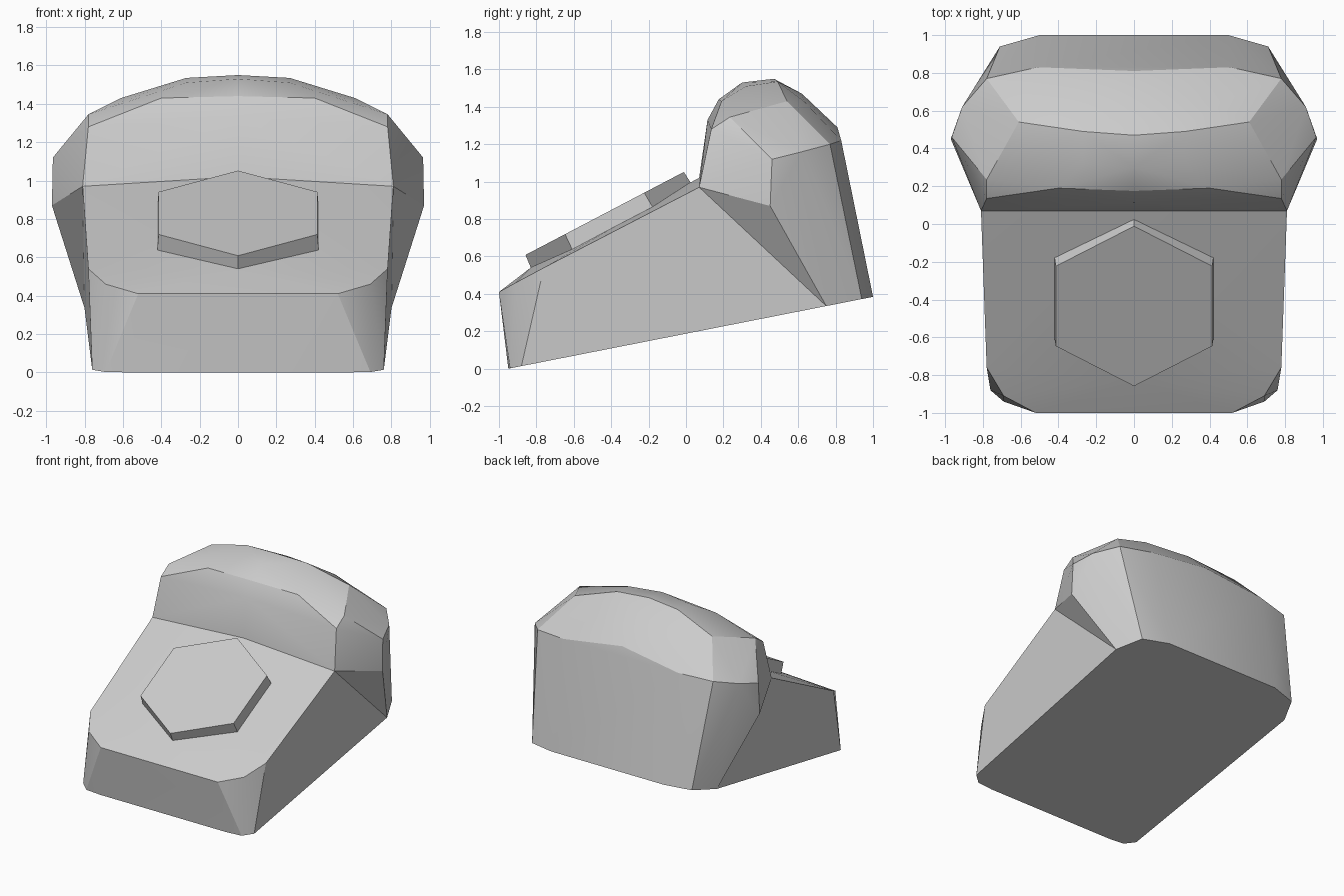
import bpy, bmesh
from math import sin, cos, atan2, pi
from mathutils import Vector

if "Cube" in bpy.data.objects:
    bpy.data.objects.remove(bpy.data.objects["Cube"])


def finish(bm, name):
    bmesh.ops.recalc_face_normals(bm, faces=bm.faces)
    mesh = bpy.data.meshes.new(name)
    bm.to_mesh(mesh)
    bm.free()
    ob = bpy.data.objects.new(name, mesh)
    bpy.context.collection.objects.link(ob)
    bpy.ops.object.select_all(action='DESELECT')
    ob.select_set(True)
    bpy.context.view_layer.objects.active = ob
    bpy.ops.object.shade_smooth_by_angle(angle=0.4)
    return ob


def add_hull(bm, half):
    """Convex shell from right-half points mirrored in x."""
    pts = half + [(-x, y, z) for x, y, z in half if x > 0]
    verts = [bm.verts.new(p) for p in pts]
    bmesh.ops.convex_hull(bm, input=verts)


def base(x, y):
    """Point on the tilted underside."""
    return (x, y, (y + 0.95) * 0.197)


# Seam where the low front meets the raised back
seam = [(0, 0.07, 1.02), (0.81, 0.07, 0.97), base(0.80, 0.75)]

# Sloping front
front = seam + [
    base(0.56, -0.95), base(0.69, -0.94), base(0.76, -0.88),
    (0.52, -1.0, 0.41), (0.69, -0.91, 0.46), (0.78, -0.76, 0.54),
    (0, -0.83, 0.54)]

# Raised rounded back
back = seam + [
    base(0.71, 0.94), base(0.50, 1.0),
    (0, 0.115, 1.33), (0.78, 0.135, 1.28),
    (0, 0.175, 1.44), (0.40, 0.19, 1.43), (0.78, 0.235, 1.345),
    (0, 0.30, 1.53), (0.27, 0.32, 1.51),
    (0, 0.47, 1.55), (0.27, 0.49, 1.535), (0.61, 0.54, 1.43),
    (0, 0.62, 1.47), (0.42, 0.63, 1.43),
    (0, 0.81, 1.29), (0.51, 0.83, 1.22), (0.78, 0.77, 1.20),
    (0.91, 0.62, 1.16), (0.965, 0.46, 1.12), (0.97, 0.45, 0.87)]

bm = bmesh.new()
add_hull(bm, front)
add_hull(bm, back)
bmesh.ops.remove_doubles(bm, verts=bm.verts, dist=0.0005)


def on_seam(v):
    return any((Vector((abs(v.co.x), v.co.y, v.co.z)) - Vector(p)).length < 0.002
               for p in seam)


# Remove the inner wall between front and back
inner = [f for f in bm.faces if all(on_seam(v) for v in f.verts)]
bmesh.ops.delete(bm, geom=inner, context='FACES')
bmesh.ops.dissolve_limit(bm, angle_limit=0.02, verts=bm.verts, edges=bm.edges)
finish(bm, "body")

# Hexagonal plate lying on the slope
tilt = atan2(0.44, 0.84)
along = Vector((0, cos(tilt), sin(tilt)))
normal = Vector((0, -sin(tilt), cos(tilt)))
centre = Vector((0, -0.435, 0.83))
bm = bmesh.new()
rings = []
for depth, radius in ((0.14, 0.49), (0, 0.478)):
    rings.append([bm.verts.new(centre - normal * depth + along * radius * cos(i * pi / 3)
                               + Vector((radius * sin(i * pi / 3), 0, 0)))
                  for i in range(6)])
low, top = rings
bm.faces.new(top)
bm.faces.new(low[::-1])
for i in range(6):
    j = (i + 1) % 6
    bm.faces.new((low[i], low[j], top[j], top[i]))
finish(bm, "hexagon_plate")
